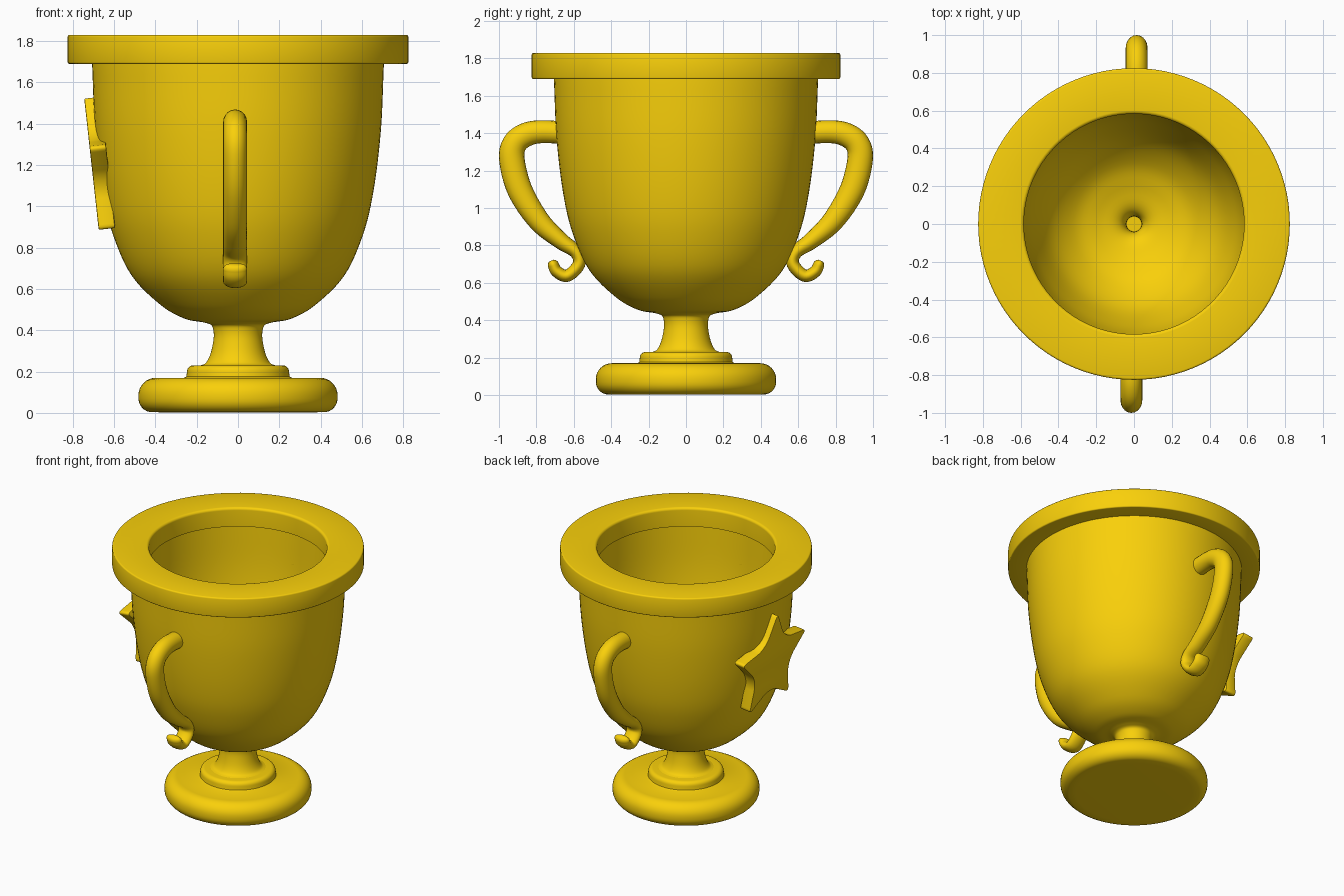
import bpy, bmesh, math
from mathutils import Vector, Matrix

if "Cube" in bpy.data.objects:
    bpy.data.objects.remove(bpy.data.objects["Cube"])

gold = bpy.data.materials.new("gold")
gold.diffuse_color = (0.95, 0.63, 0.003, 1)
gold.use_nodes = True
gold.node_tree.nodes["Principled BSDF"].inputs["Base Color"].default_value = gold.diffuse_color


def finish(name, bm, angle=35):
    bmesh.ops.recalc_face_normals(bm, faces=bm.faces)
    me = bpy.data.meshes.new(name)
    bm.to_mesh(me)
    bm.free()
    ob = bpy.data.objects.new(name, me)
    bpy.context.collection.objects.link(ob)
    me.materials.append(gold)
    bpy.ops.object.select_all(action='DESELECT')
    ob.select_set(True)
    bpy.context.view_layer.objects.active = ob
    bpy.ops.object.shade_smooth_by_angle(angle=math.radians(angle))
    return ob


def spline(pts, n):
    """Catmull-Rom curve through the points."""
    p = [Vector(q) for q in pts]
    p = [2 * p[0] - p[1]] + p + [2 * p[-1] - p[-2]]
    out = []
    for i in range(1, len(p) - 2):
        a, b, c, d = p[i - 1:i + 3]
        for k in range(n):
            t = k / n
            out.append(0.5 * (2 * b + (c - a) * t + (2 * a - 5 * b + 4 * c - d) * t * t
                              + (3 * b - a - 3 * c + d) * t ** 3))
    return out + [p[-2]]


def arc(cx, cz, r, a0, a1, n=6):
    return [(cx + r * math.cos(math.radians(a0 + (a1 - a0) * i / n)),
             cz + r * math.sin(math.radians(a0 + (a1 - a0) * i / n))) for i in range(n + 1)]


def lathe(name, profile, closed=False, steps=96):
    bm = bmesh.new()
    vs = [bm.verts.new((p[0], 0, p[1])) for p in profile]
    pairs = list(zip(vs, vs[1:])) + ([(vs[-1], vs[0])] if closed else [])
    es = [bm.edges.new(p) for p in pairs]
    bmesh.ops.spin(bm, geom=vs + es, cent=(0, 0, 0), axis=(0, 0, 1),
                   angle=2 * math.pi, steps=steps, use_duplicate=False)
    bmesh.ops.remove_doubles(bm, verts=bm.verts, dist=1e-4)
    return finish(name, bm)


# Foot: thick rounded disc, small step
lathe("foot", [(0, 0.003), (0.38, 0.003)] + arc(0.415, 0.07, 0.067, -80, 0)
      + arc(0.397, 0.085, 0.085, 0, 90, 8) + [(0.262, 0.17), (0.25, 0.176)]
      + arc(0.217, 0.2, 0.03, 0, 90) + [(0, 0.23)])

# Cup: stem, outer bowl, then the inner wall down into the hollow stem
stem = spline([(0.185, 0.228), (0.155, 0.243), (0.132, 0.29), (0.118, 0.36),
               (0.12, 0.405), (0.132, 0.427), (0.165, 0.438)], 5)
bowl = spline([(0.165, 0.438), (0.26, 0.457), (0.375, 0.523), (0.515, 0.665), (0.606, 0.865),
               (0.657, 1.08), (0.692, 1.37), (0.706, 1.68)], 6)
inner = spline([(0.625, 1.70), (0.612, 1.37), (0.579, 1.11), (0.53, 0.92), (0.445, 0.725),
                (0.32, 0.59), (0.2, 0.53), (0.1, 0.495), (0.055, 0.455), (0.042, 0.4),
                (0.04, 0.3)], 5)
lathe("cup", stem[:-1] + bowl + [(0.706, 1.70)] + inner + [(0, 0.3)])

# Rim: heavy flat ring
lathe("rim", [(0.583, 1.695), (0.70, 1.69)] + arc(0.817, 1.698, 0.008, -90, 0, 3)
      + arc(0.815, 1.82, 0.01, 0, 90, 3) + arc(0.601, 1.812, 0.018, 90, 180, 6), closed=True)


# Handles: (y, z, in-plane half thickness) path, constant width in x, ending in a curl
def handle(name, turn):
    path = spline([(0.62, 1.40, 0.06), (0.77, 1.408, 0.061), (0.855, 1.392, 0.064),
                   (0.915, 1.345, 0.066), (0.931, 1.26, 0.068), (0.888, 1.095, 0.067),
                   (0.785, 0.93, 0.058), (0.67, 0.825, 0.045), (0.588, 0.765, 0.036),
                   (0.572, 0.70, 0.034), (0.634, 0.638, 0.033), (0.69, 0.66, 0.032),
                   (0.712, 0.70, 0.03)], 6)
    bm = bmesh.new()
    rings, n = [], 20
    widths = [0.058] * len(path)
    tip = path[-1]
    along = (tip - path[-2]).to_2d().normalized()
    for d, f in ((0.012, 0.8), (0.02, 0.45)):      # rounded tip
        path.append(Vector((tip.x + along.x * d, tip.y + along.y * d, 0.03 * f)))
        widths.append(0.058 * (0.5 + f / 2))
    for i, (p, w) in enumerate(zip(path, widths)):
        t = (path[min(i + 1, len(path) - 1)] - path[max(i - 1, 0)]).to_2d().normalized()
        ring = []
        for k in range(n):
            a = 2 * math.pi * k / n
            s = p.z * math.cos(a)
            ring.append(bm.verts.new((0.014 + w * math.sin(a), p.x - t.y * s, p.y + t.x * s)))
        rings.append(ring)
    for a, b in zip(rings, rings[1:]):
        for k in range(n):
            bm.faces.new((a[k], a[(k + 1) % n], b[(k + 1) % n], b[k]))
    bm.faces.new(rings[0])
    bm.faces.new(rings[-1])
    bm.transform(Matrix.Rotation(turn, 4, 'Z'))
    finish(name, bm, 50)


handle("back_handle", 0)
handle("front_handle", math.pi)

# Star emblem on the -x side, leaning with the bowl wall
bm = bmesh.new()
verts = []
for i in range(10):
    r = 0.372 if i % 2 == 0 else 0.185
    a = math.pi * i / 5
    verts.append(bm.verts.new((0, 1.03 * r * math.sin(a), r * math.cos(a))))
face = bm.faces.new(verts)
ext = bmesh.ops.extrude_face_region(bm, geom=[face])
bmesh.ops.translate(bm, verts=[v for v in ext["geom"] if isinstance(v, bmesh.types.BMVert)],
                    vec=(0.08, 0, 0))
# Round the tips and the notches, then soften the front edge
for outer, size in ((True, 0.038), (False, 0.08)):
    sides = [e for e in bm.edges if abs(e.verts[0].co.x - e.verts[1].co.x) > 0.05
             and (e.verts[0].co.yz.length > 0.28) == outer]
    bmesh.ops.bevel(bm, geom=sides, offset=size, segments=5, profile=0.5, affect='EDGES')
caps = [e for e in bm.edges if abs(e.verts[0].co.x - e.verts[1].co.x) < 0.01]
bmesh.ops.bevel(bm, geom=caps, offset=0.006, segments=2, profile=0.5, affect='EDGES')
bm.transform(Matrix.Translation((-0.706, 0.012, 1.172)) @ Matrix.Rotation(math.radians(-6.3), 4, 'Y'))
finish("star_emblem", bm)
